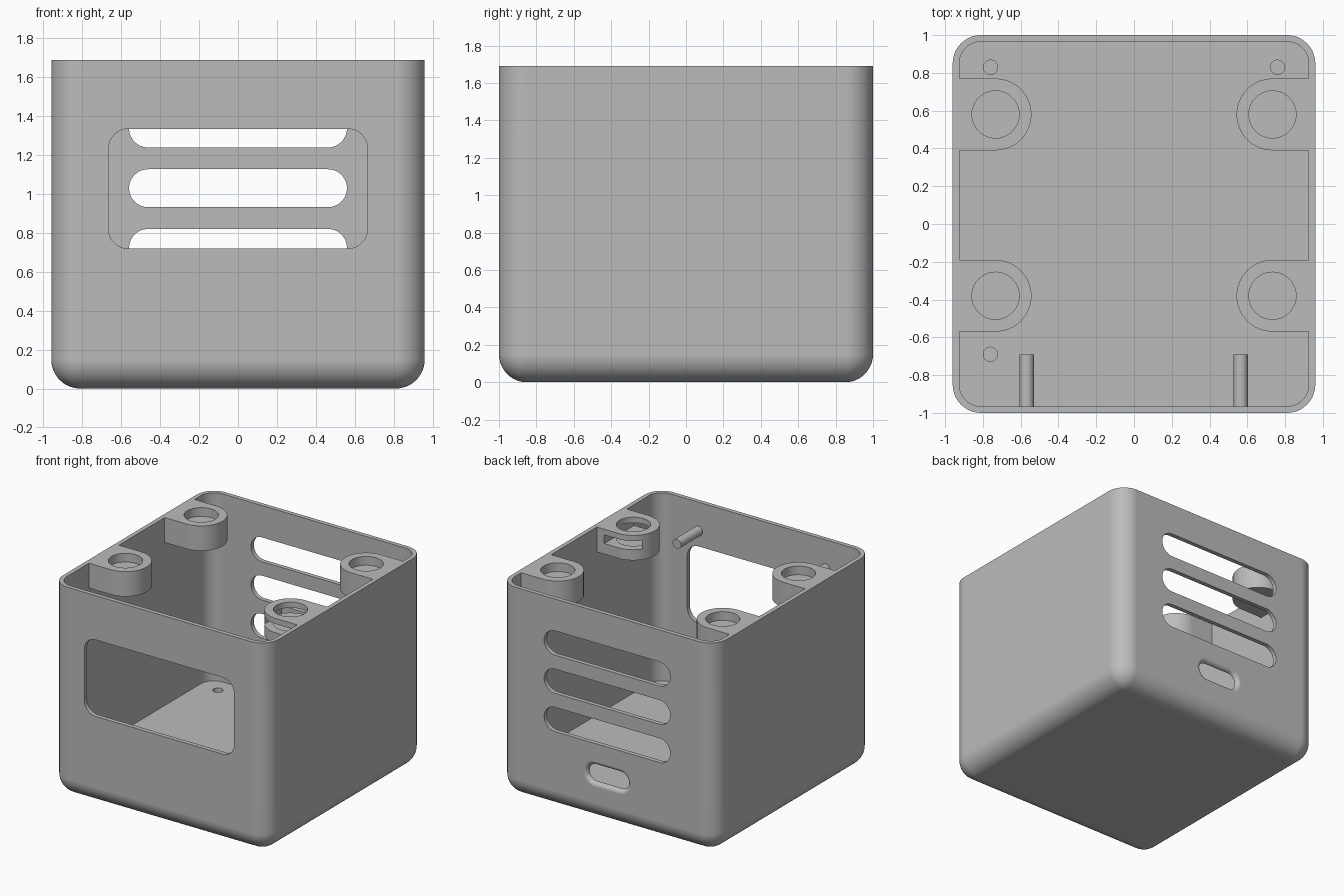
import bpy, bmesh, math
from mathutils import Vector

if "Cube" in bpy.data.objects:
    bpy.data.objects.remove(bpy.data.objects["Cube"])

HX, HY, TOP = 0.96, 1.0, 1.69      # outer half sizes and height
WALL, FLOOR, R = 0.035, 0.18, 0.15

grey = bpy.data.materials.new("plain_grey")
grey.diffuse_color = (0.5, 0.5, 0.5, 1)
grey.use_nodes = True
grey.node_tree.nodes["Principled BSDF"].inputs["Base Color"].default_value = grey.diffuse_color


def rrect(hx, hy, r, n=12):
    """Rounded rectangle outline in 2D."""
    pts = []
    for k, (sx, sy) in enumerate([(1, 1), (-1, 1), (-1, -1), (1, -1)]):
        for i in range(n + 1):
            a = math.pi / 2 * (k + i / n)
            pts.append((sx * (hx - r) + r * math.cos(a), sy * (hy - r) + r * math.sin(a)))
    return pts


def circle(r, n=40):
    return [(r * math.cos(2 * math.pi * i / n), r * math.sin(2 * math.pi * i / n)) for i in range(n)]


def loft(name, rings):
    """Closed solid skinned through rings of equal point count."""
    bm = bmesh.new()
    rows = [[bm.verts.new(p) for p in ring] for ring in rings]
    n = len(rows[0])
    for a, b in zip(rows, rows[1:]):
        for i in range(n):
            bm.faces.new((a[i], a[(i + 1) % n], b[(i + 1) % n], b[i]))
    bm.faces.new(rows[0])
    bm.faces.new(rows[-1])
    bmesh.ops.remove_doubles(bm, verts=bm.verts, dist=1e-5)
    bmesh.ops.recalc_face_normals(bm, faces=bm.faces)
    me = bpy.data.meshes.new(name)
    bm.to_mesh(me)
    bm.free()
    me.materials.append(grey)
    ob = bpy.data.objects.new(name, me)
    bpy.context.collection.objects.link(ob)
    return ob


def prism_z(name, outline, x, y, z0, z1):
    return loft(name, [[(x + u, y + v, z) for u, v in outline] for z in (z0, z1)])


def prism_y(name, outline, x, z, y0, y1):
    return loft(name, [[(x + u, y, z + v) for u, v in outline] for y in (y0, y1)])


def activate(ob):
    bpy.ops.object.select_all(action='DESELECT')
    ob.select_set(True)
    bpy.context.view_layer.objects.active = ob


def cut(ob, cutter):
    activate(ob)
    m = ob.modifiers.new("cut", 'BOOLEAN')
    m.operation, m.solver, m.object = 'DIFFERENCE', 'EXACT', cutter
    bpy.ops.object.modifier_apply(modifier=m.name)
    bpy.data.objects.remove(cutter)


def smooth(ob):
    activate(ob)
    bpy.ops.object.shade_smooth_by_angle(angle=math.radians(30))
    ob.modifiers.new("weighted_normals", 'WEIGHTED_NORMAL').keep_sharp = True


# Outer case: rounded vertical corners and rounded bottom edge
rings = []
for i in range(13):
    t = math.pi / 2 * i / 12
    o = R * (1 - math.sin(t))
    rings.append([(u, v, R * (1 - math.cos(t))) for u, v in rrect(HX - o, HY - o, R - o)])
rings.append([(u, v, TOP) for u, v in rrect(HX, HY, R)])
case = loft("case_shell", rings)

# Hollow inside
cut(case, prism_z("cavity", rrect(HX - WALL, HY - WALL, R - WALL), 0, 0, FLOOR, TOP + 0.2))

# Front display window
cut(case, prism_y("window", rrect(0.665, 0.3075, 0.1), 0, 1.0275, -1.1, -0.9))

# Back ventilation slots
for k in (-1, 0, 1):
    cut(case, prism_y("vent", rrect(0.56, 0.0975, 0.0975), 0, 1.03 + k * 0.307, 0.9, 1.1))

# Back cable port with a rounded flare on the outside
rings = [[(u, 0.9, 0.38 + v) for u, v in rrect(0.18, 0.07, 0.07)]]
for i in range(7):
    t = math.pi / 2 * i / 6
    f = 0.033 * (1 - math.cos(t))
    rings.append([(u, HY - 0.033 + 0.033 * math.sin(t), 0.38 + v)
                  for u, v in rrect(0.18 + f, 0.07 + f, 0.07 + f)])
rings.append([(p[0], 1.1, p[2]) for p in rings[-1]])
cut(case, loft("port", rings))

# Blind holes in the floor
for x, y in [(-0.76, 0.83), (0.76, 0.83), (-0.76, -0.69)]:
    cut(case, prism_z("floor_hole", circle(0.038, 24), x, y, FLOOR - 0.1, FLOOR + 0.1))
smooth(case)

# Four lid bosses with round pockets, one of them slotted from side to side
arc = [(-0.19 * math.sin(math.pi * i / 32), 0.19 * math.cos(math.pi * i / 32)) for i in range(33)]
for sx, side in [(-1, "left"), (1, "right")]:
    for y, end in [(0.58, "back"), (-0.38, "front")]:
        outline = [(0.193, 0.19)] + arc + [(0.193, -0.19)]
        outline = [(sx * u, v) for u, v in outline]
        boss = prism_z(f"lid_boss_{end}_{side}", outline, sx * 0.733, y, TOP - 0.2, TOP)
        slotted = sx > 0 and end == "front"
        depth = 0.12 if slotted else 0.07
        cut(boss, prism_z("pocket", circle(0.125), sx * 0.733, y, TOP - depth, TOP + 0.1))
        if slotted:
            cut(boss, prism_y("slot", [(-0.14, -0.035), (0.14, -0.035), (0.14, 0.035), (-0.14, 0.035)],
                              0.72, 1.61, y - 0.3, y + 0.3))
        smooth(boss)

# Two pins on the inside of the front wall
for x, side in [(-0.568, "left"), (0.565, "right")]:
    smooth(prism_y(f"front_pin_{side}", circle(0.038, 32), x, 1.46, -0.97, -0.69))
